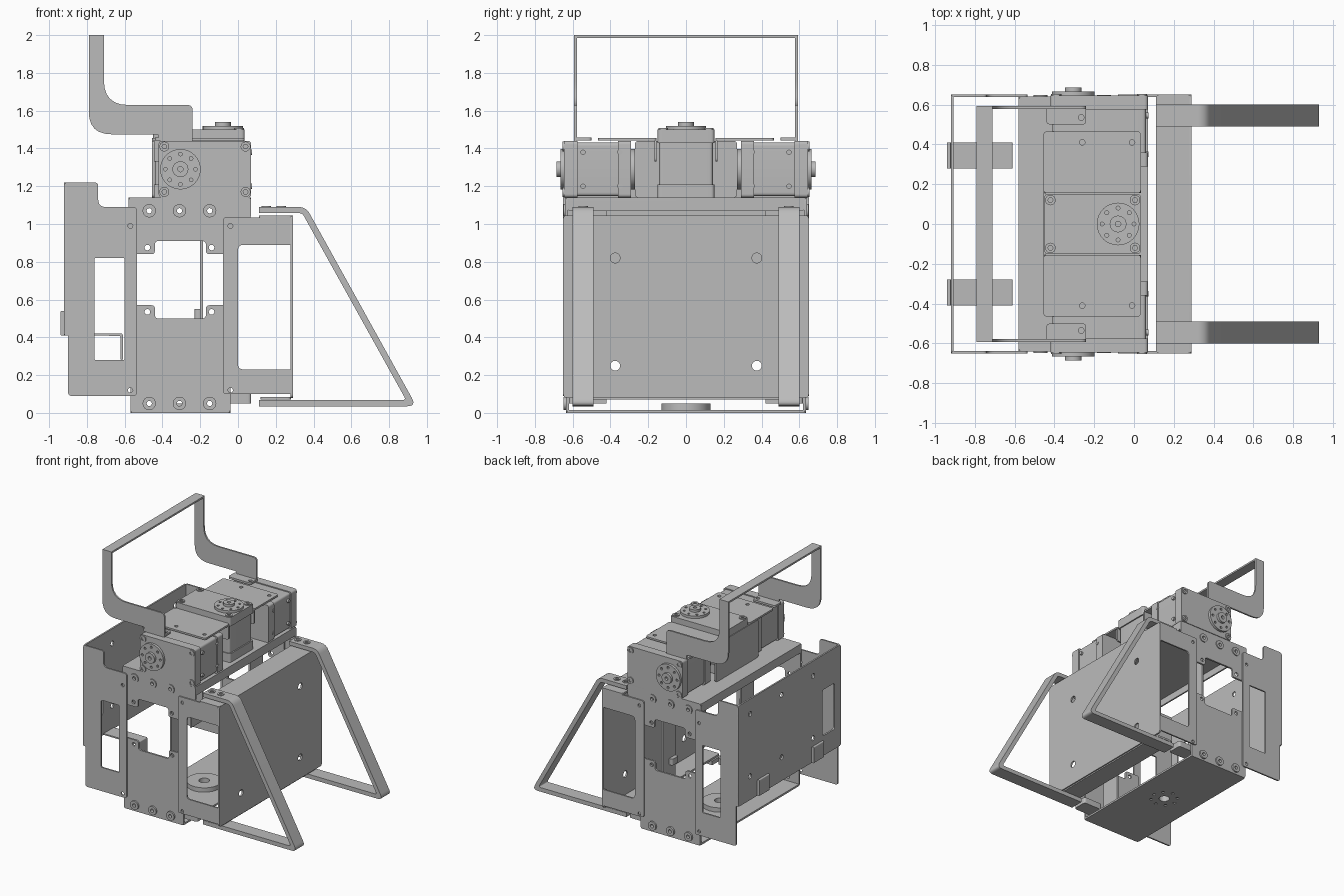
import bpy, bmesh, math
from mathutils import Vector

cube = bpy.data.objects.get("Cube")
if cube:
    bpy.data.objects.remove(cube, do_unlink=True)

grey = bpy.data.materials.new("aluminium_grey")
grey.use_nodes = True
GREY = (0.5, 0.5, 0.5, 1)
grey.diffuse_color = GREY
grey.node_tree.nodes["Principled BSDF"].inputs["Base Color"].default_value = GREY

# Local (u, v, depth) to world for a sheet whose thickness runs along an axis
AXES = {"x": lambda u, v, w: (w, u, v),
        "y": lambda u, v, w: (u, w, v),
        "z": lambda u, v, w: (u, v, w)}


def circle(u, v, r, n=24):
    return [(u + r * math.cos(2 * math.pi * i / n), v + r * math.sin(2 * math.pi * i / n)) for i in range(n)]


def rounded(points, radius=0.02):
    """Round polygon corners; a third value on a point overrides the radius."""
    out = []
    for i, p in enumerate(points):
        c = Vector(p[:2])
        a, b = Vector(points[i - 1][:2]) - c, Vector(points[(i + 1) % len(points)][:2]) - c
        r = min(p[2] if len(p) > 2 else radius, a.length * 0.48, b.length * 0.48)
        if r < 0.002:
            out.append(tuple(c))
            continue
        a, b = c + a.normalized() * r, c + b.normalized() * r
        for k in range(7):
            t = k / 6
            out.append(tuple(a * (1 - t) ** 2 + c * 2 * t * (1 - t) + b * t * t))
    return out


def rect(u0, u1, v0, v1, r=0.02):
    return rounded([(u0, v0), (u1, v0), (u1, v1), (u0, v1)], r)


def sheet(name, axis, lo, hi, outline, holes=()):
    """Extrude a flat outline with holes between two depths."""
    curve = bpy.data.curves.new(name, "CURVE")
    curve.dimensions, curve.fill_mode = "2D", "BOTH"
    curve.extrude = (hi - lo) / 2
    for loop in [outline, *holes]:
        s = curve.splines.new("POLY")
        s.points.add(len(loop) - 1)
        for p, (u, v) in zip(s.points, loop):
            p.co = (u, v, 0, 1)
        s.use_cyclic_u = True
    temp = bpy.data.objects.new(name + "_outline", curve)
    bpy.context.collection.objects.link(temp)
    graph = bpy.context.evaluated_depsgraph_get()
    mesh = bpy.data.meshes.new_from_object(temp.evaluated_get(graph))
    bpy.data.objects.remove(temp, do_unlink=True)
    bm = bmesh.new()
    bm.from_mesh(mesh)
    for v in bm.verts:
        v.co = AXES[axis](v.co.x, v.co.y, v.co.z + (lo + hi) / 2)
    bmesh.ops.remove_doubles(bm, verts=bm.verts, dist=1e-5)
    bmesh.ops.recalc_face_normals(bm, faces=bm.faces)
    for f in bm.faces:
        f.smooth = True
    for e in bm.edges:
        e.smooth = e.calc_face_angle(0) < 0.6
    bm.to_mesh(mesh)
    bm.free()
    mesh.name = name
    mesh.materials.clear()
    mesh.materials.append(grey)
    obj = bpy.data.objects.new(name, mesh)
    bpy.context.collection.objects.link(obj)
    return obj


def pair(name, lo, hi, outline, holes=()):
    """Front and rear copies of an xz sheet, mirrored in y."""
    sheet("rear_" + name, "y", lo, hi, outline, holes)
    sheet("front_" + name, "y", -hi, -lo, outline, holes)


def flat_pair(name, z0, z1, x0, x1, y0, y1, r=0.02, holes=()):
    """Front and rear copies of a horizontal sheet."""
    for side, s in (("rear_", 1), ("front_", -1)):
        sheet(side + name, "z", z0, z1, rect(x0, x1, min(s * y0, s * y1), max(s * y0, s * y1), r),
              [circle(x, s * y, q, 12) for x, y, q in holes])


# Central frame: base, side plates and top cover
ring = [circle(-0.3 + 0.1 * math.cos(a), 0.1 * math.sin(a), 0.012, 10)
        for a in [math.pi * i / 4 for i in range(8)]]
sheet("base_plate", "z", 0, 0.015, rect(-0.57, -0.04, -0.635, 0.635), ring + [circle(-0.3, 0, 0.04)])
sheet("base_hub", "z", 0.01, 0.05, circle(-0.3, 0, 0.13), [circle(-0.3, 0, 0.04)])
bolt_x = (-0.47, -0.31, -0.15)
pair("lower_side", 0.62, 0.635, rounded(
    [(-0.57, 0), (-0.04, 0), (-0.04, 0.57), (-0.17, 0.57), (-0.17, 0.5), (-0.44, 0.5), (-0.44, 0.57), (-0.57, 0.57)]),
    [circle(x, 0.05, 0.015, 12) for x in bolt_x] + [circle(x, 0.535, 0.015, 12) for x in (-0.48, -0.14)])
pair("upper_side", 0.625, 0.64, rounded(
    [(-0.58, 1.14), (0.07, 1.14), (0.07, 1.03), (-0.03, 1.03), (-0.03, 0.84), (-0.17, 0.84), (-0.17, 0.91),
     (-0.44, 0.91), (-0.44, 0.84), (-0.58, 0.84)]),
    [circle(x, 1.07, 0.015, 12) for x in bolt_x] + [circle(x, 0.875, 0.015, 12) for x in (-0.48, -0.14)])
for x in bolt_x:
    for z in (0.05, 1.07):
        pair("side_washer", 0.635, 0.648, circle(x, z, 0.035), [circle(x, z, 0.014, 12)])
sheet("top_cover", "z", 1.125, 1.14, rect(-0.58, 0.07, -0.64, 0.64))
for x in (-0.58, 0.058):
    sheet("cover_lip", "x", x, x + 0.012, rect(-0.63, 0.63, 1.07, 1.135))
pair("inner_post", 0.42, 0.58, rect(-0.2, -0.185, 0.05, 1.12, 0))
flat_pair("post_foot", 0.5, 0.55, -0.23, -0.19, 0.42, 0.5)
flat_pair("base_link", 0.05, 0.1, -0.1, 0.07, 0.5, 0.62)

# Large panel on the left with folded edges and windowed flanges
sheet("left_panel", "x", 0.277, 0.29, rect(-0.65, 0.65, 0.08, 1.045),
      [circle(y, z, 0.026) for y in (-0.375, 0.375) for z in (0.25, 0.82)])
sheet("panel_top_fold", "z", 1.03, 1.045, rect(0.11, 0.288, -0.65, 0.65))
sheet("panel_bottom_fold", "z", 0.07, 0.085, rect(0.12, 0.28, -0.6, 0.6))
pair("panel_flange", 0.638, 0.65, rect(-0.08, 0.29, 0.1, 1.035),
     [rounded([(0, 0.23), (0.277, 0.23, 0), (0.277, 0.89, 0), (0, 0.89)], 0.03)]
     + [circle(-0.04, z, 0.013, 12) for z in (0.12, 0.99)])

# Bent triangular stands
pair("stand", 0.49, 0.6, rounded(
    [(0.11, 1.09, 0), (0.36, 1.09, 0.04), (0.945, 0.035, 0.05), (0.11, 0.035, 0), (0.11, 0.068, 0),
     (0.89, 0.068, 0.02), (0.34, 1.058, 0.02), (0.11, 1.058, 0)]))
for x in (0.15, 0.23):
    for side, y in (("rear", 0.545), ("front", -0.545)):
        sheet(side + "_stand_washer", "z", 1.088, 1.096, circle(x, y, 0.025), [circle(x, y, 0.012, 12)])

# Right hand shell: plate, windowed flanges and step brackets
sheet("right_shell_plate", "x", -0.92, -0.907, rect(-0.65, 0.65, 0.41, 1.22),
      [rect(-0.57, -0.42, 0.57, 0.94)]
      + [circle(y, z, 0.02, 12) for y in (-0.3, 0.1, 0.5) for z in (0.6, 1.1)])
pair("shell_flange", 0.638, 0.65, rounded(
    [(-0.92, 0.41), (-0.92, 1.22), (-0.74, 1.22), (-0.74, 1.09, 0.04), (-0.535, 1.09), (-0.535, 0.09),
     (-0.9, 0.09), (-0.9, 0.41, 0)]),
    [rect(-0.76, -0.6, 0.28, 0.82, 0.01)] + [circle(-0.57, z, 0.013, 12) for z in (0.12, 0.99)])
pair("step_bracket", 0.28, 0.41, rounded(
    [(-0.94, 0.41), (-0.94, 0.54), (-0.92, 0.54), (-0.92, 0.42), (-0.61, 0.42), (-0.61, 0.28),
     (-0.622, 0.28), (-0.622, 0.408)], 0.008))


def servo(name, axis, u0, u1, v0, v1, w0, w1, horn_u, s):
    """Motor case in three layers, with corner screws and drilled horns at both ends."""
    def part(kind, a, b, outline, holes=()):
        lo, hi = sorted((s * a, s * b))
        sheet(name + kind, axis, lo, hi, outline, holes)
    step, mid = 0.07, (v0 + v1) / 2
    part("_core", w0 + step, w1 - step, rect(u0 + 0.01, u1 - 0.01, v0 + 0.008, v1 - 0.008))
    part("_inner_cap", w0, w0 + step, rect(u0, u1, v0, v1))
    part("_outer_cap", w1 - step, w1, rect(u0, u1, v0, v1))
    for u in (u0 + 0.03, u1 - 0.03):
        for v in (v0 + 0.03, v1 - 0.03):
            part("_screw", w1, w1 + 0.008, circle(u, v, 0.026), [circle(u, v, 0.013, 6)])
    holes = [circle(horn_u + 0.08 * math.cos(i * math.pi / 4), mid + 0.08 * math.sin(i * math.pi / 4), 0.01, 8)
             for i in range(8)]
    part("_horn", w1, w1 + 0.02, circle(horn_u, mid, 0.107, 32), holes)
    part("_hub", w1, w1 + 0.04, circle(horn_u, mid, 0.042), [circle(horn_u, mid, 0.014, 12)])
    if axis == "y":
        part("_idler", w0 - 0.02, w0, circle(horn_u, mid, 0.107, 32))
        for v in (v0 + 0.06, v1 - 0.06):
            for w in (w0 + 0.06, w1 - 0.1):
                sheet(name + "_end_screw", "x", u1 - 0.012, u1 + 0.004, circle(s * w, v, 0.014, 12))


servo("front_servo", "y", -0.42, 0.07, 1.14, 1.44, 0.29, 0.645, -0.305, -1)
servo("rear_servo", "y", -0.42, 0.07, 1.14, 1.44, 0.29, 0.645, -0.305, 1)
servo("middle_servo", "z", -0.45, 0.035, -0.15, 0.15, 1.14, 1.5, -0.08, 1)

# Brackets bridging the servos
flat_pair("servo_bridge", 1.442, 1.456, -0.455, 0.035, 0.155, 0.465, 0.02,
          [(x, 0.41, 0.014) for x in (-0.26, -0.01)])
pair("bridge_tab", 0.155, 0.168, rect(-0.455, 0.035, 1.33, 1.45))
sheet("servo_back_plate", "x", -0.455, -0.442, rect(-0.27, 0.27, 1.14, 1.44))

# Tall carrying hoop with cranked arms
pair("hoop_arm", 0.578, 0.592, rounded(
    [(-0.79, 2, 0), (-0.71, 2, 0), (-0.71, 1.63, 0.13), (-0.24, 1.63, 0.03), (-0.24, 1.44, 0), (-0.42, 1.44, 0),
     (-0.42, 1.475, 0.01), (-0.79, 1.475, 0.12)]))
sheet("hoop_top", "z", 1.986, 2, rect(-0.79, -0.71, -0.59, 0.59, 0))
flat_pair("hoop_foot", 1.442, 1.458, -0.44, -0.24, 0.5, 0.59, 0.02, [(-0.265, 0.535, 0.014)])
